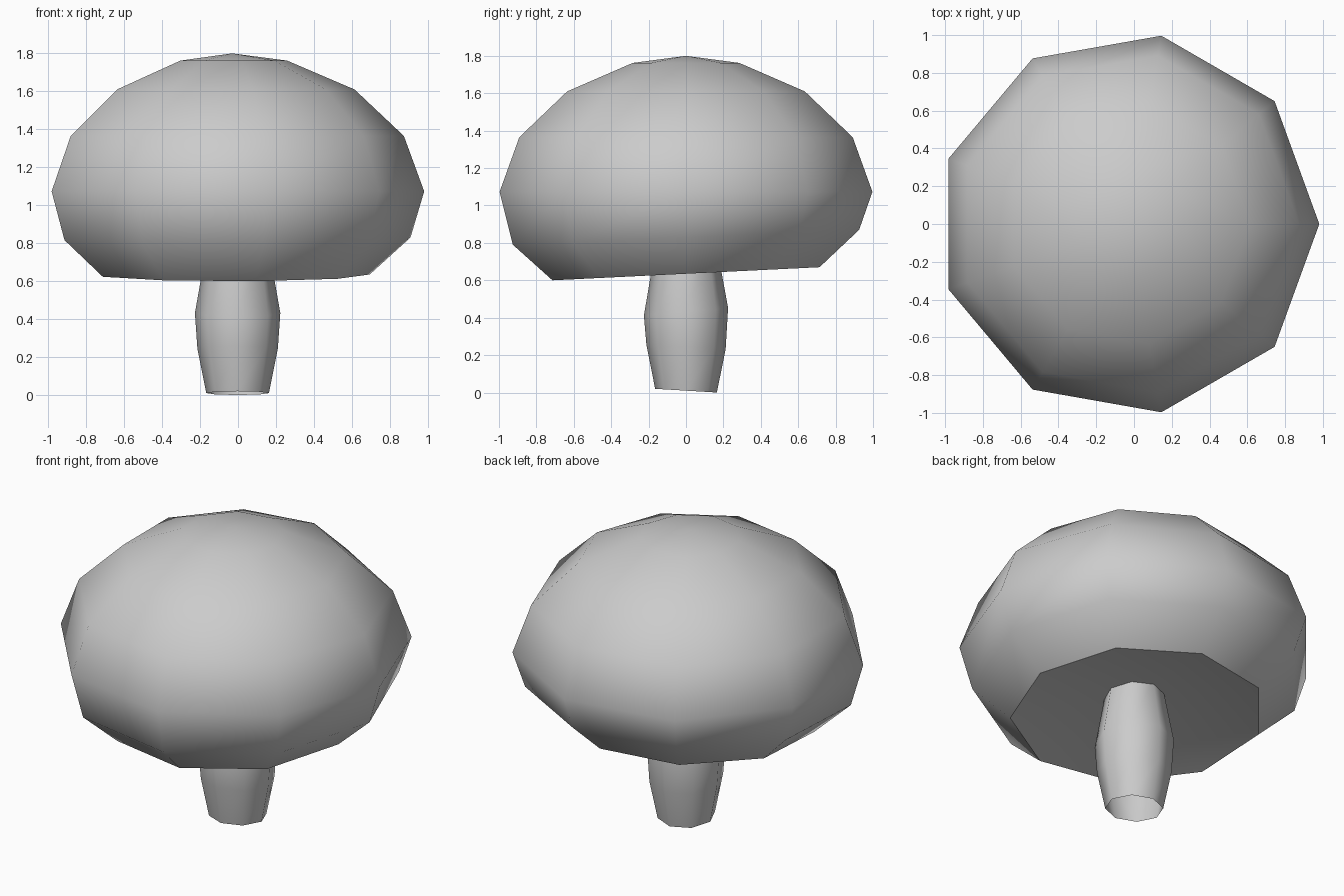
import bpy, bmesh
from math import cos, sin, tau, radians

if "Cube" in bpy.data.objects:
    bpy.data.objects.remove(bpy.data.objects["Cube"])


def lathe(name, sides, cx, rings, cap_first=None, cap_last=None):
    """Stack rings of (radius, z, tilt along y); optional pole heights close the ends."""
    bm = bmesh.new()
    loops = []
    for r, z, tilt in rings:
        loop = []
        for i in range(sides):
            a = tau * i / sides
            y = r * sin(a)
            loop.append(bm.verts.new((cx + r * cos(a), y, z + tilt * y)))
        loops.append(loop)
    for low, high in zip(loops, loops[1:]):
        for i in range(sides):
            j = (i + 1) % sides
            bm.faces.new((low[i], low[j], high[j], high[i]))
    for pole_z, loop, flip in ((cap_first, loops[0], True), (cap_last, loops[-1], False)):
        if pole_z is None:
            continue
        pole = bm.verts.new((cx, 0, pole_z))
        for i in range(sides):
            j = (i + 1) % sides
            a, b = (loop[j], loop[i]) if flip else (loop[i], loop[j])
            bm.faces.new((a, b, pole))
    mesh = bpy.data.meshes.new(name)
    bm.to_mesh(mesh)
    bm.free()
    obj = bpy.data.objects.new(name, mesh)
    bpy.context.collection.objects.link(obj)
    bpy.ops.object.select_all(action='DESELECT')
    obj.select_set(True)
    bpy.context.view_layer.objects.active = obj
    bpy.ops.object.shade_smooth_by_angle(angle=radians(46))
    return obj


# Nine-sided dome with a slightly tilted rim and a shallow hollow underneath
lathe("mushroom_cap", 9, -0.031, [
    (0.725, 0.635, 0.049),
    (0.94, 0.83, 0.043),
    (1.012, 1.073, 0),
    (0.905, 1.365, 0),
    (0.645, 1.61, 0),
    (0.29, 1.762, 0),
], cap_first=0.77, cap_last=1.80)

# Eight-sided bulging stem, open at the bottom, running up into the cap
lathe("mushroom_stem", 8, -0.002, [
    (0.165, 0.01, -0.06),
    (0.212, 0.245, -0.06),
    (0.225, 0.432, 0.09),
    (0.168, 0.755, 0.05),
])
